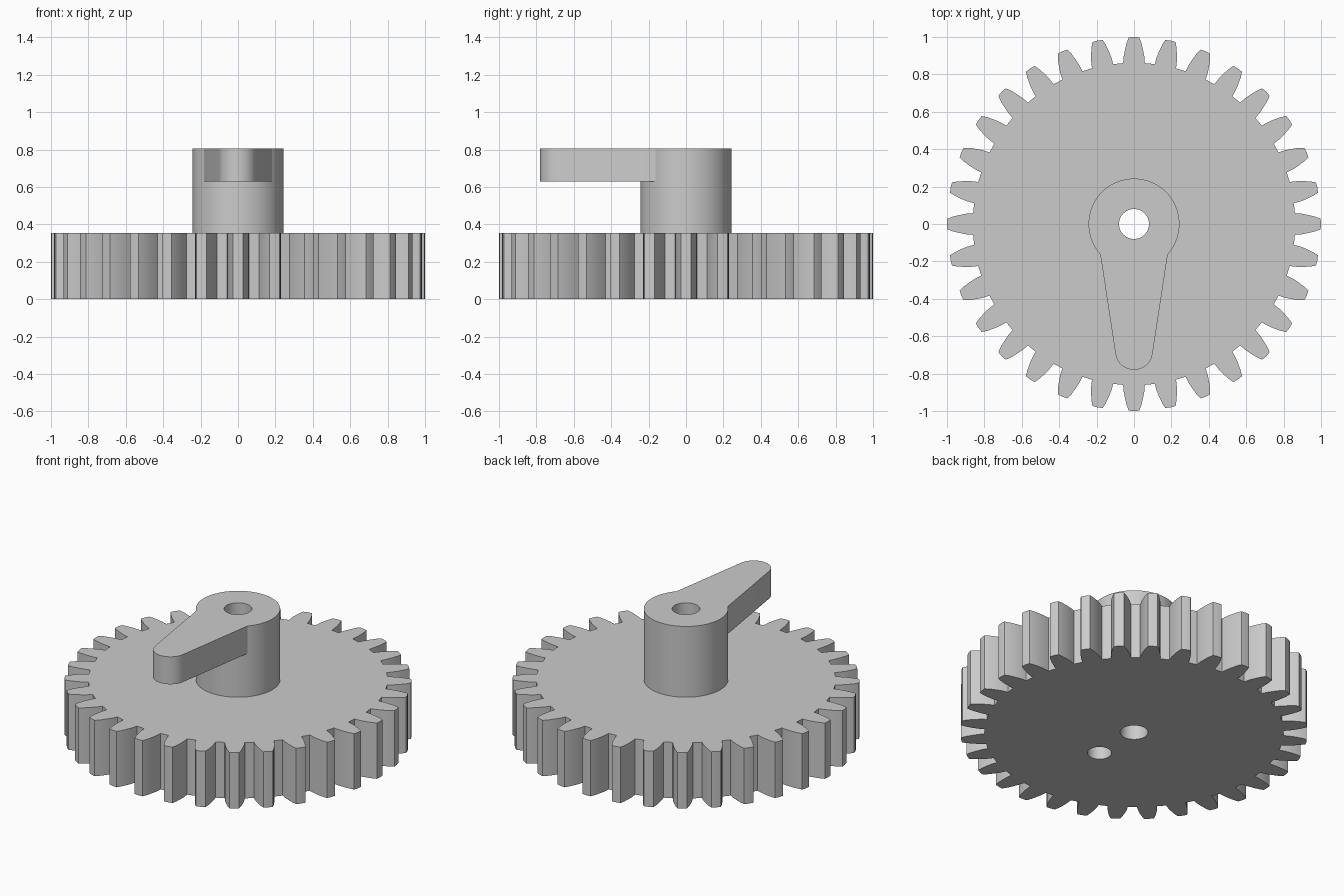
import bpy
import bmesh
from math import sin, cos, tau, radians

if "Cube" in bpy.data.objects:
    bpy.data.objects.remove(bpy.data.objects["Cube"])

# Single plain grey
grey = bpy.data.materials.new("plain grey")
grey.use_nodes = True
colour = (0.6, 0.6, 0.6, 1)
grey.diffuse_color = colour
grey.node_tree.nodes["Principled BSDF"].inputs["Base Color"].default_value = colour


def prism(name, outline, bottom, top):
    """Extrude a counter-clockwise outline from bottom to top."""
    bm = bmesh.new()
    face = bm.faces.new([bm.verts.new((x, y, bottom)) for x, y in outline])
    result = bmesh.ops.extrude_face_region(bm, geom=[face])
    for item in result["geom"]:
        if isinstance(item, bmesh.types.BMVert):
            item.co.z = top
    bmesh.ops.recalc_face_normals(bm, faces=bm.faces)
    mesh = bpy.data.meshes.new(name)
    bm.to_mesh(mesh)
    bm.free()
    mesh.materials.append(grey)
    obj = bpy.data.objects.new(name, mesh)
    bpy.context.collection.objects.link(obj)
    return obj


def circle(radius, y=0, count=64):
    return [(radius * cos(tau * i / count), y + radius * sin(tau * i / count))
            for i in range(count)]


def combine(target, tool, operation):
    """Apply a boolean and remove the tool."""
    tool.hide_render = True
    mod = target.modifiers.new("boolean", "BOOLEAN")
    mod.operation, mod.solver, mod.object = operation, "EXACT", tool
    bpy.context.view_layer.objects.active = target
    bpy.ops.object.modifier_apply(modifier=mod.name)
    bpy.data.objects.remove(tool)


def smooth(obj, angle):
    bpy.ops.object.select_all(action="DESELECT")
    obj.select_set(True)
    bpy.context.view_layer.objects.active = obj
    bpy.ops.object.shade_smooth_by_angle(angle=radians(angle))


# Gear wheel: curved tooth flanks given as (radius, half width)
TEETH = 32
GEAR_TOP = 0.355
flank = [(0.862, 0.058), (0.9, 0.055), (0.935, 0.048), (0.97, 0.039), (0.998, 0.028)]
tooth = [(r, -w) for r, w in flank] + [(1.0, 0)] + [(r, w) for r, w in reversed(flank)]
outline = []
for i in range(TEETH):
    for r, w in tooth:
        a = tau * i / TEETH + w / r
        outline.append((r * cos(a), r * sin(a)))
gear = prism("gear_wheel", outline, 0, GEAR_TOP)

# Hub column with a tapered crank arm reaching to the front
HUB_TOP = 0.805
hub = prism("hub_and_crank", circle(0.243), GEAR_TOP - 0.005, HUB_TOP)
TIP_Y, TIP_R = -0.68, 0.1
tip = [(TIP_R * cos(a), TIP_Y + TIP_R * sin(a))
       for a in (radians(188 + 164 * i / 20) for i in range(21))]
arm = prism("crank_arm", [(0.19, -0.1), (-0.19, -0.1)] + tip, 0.63, HUB_TOP)
combine(hub, arm, "UNION")

# Shaft bore through everything, and a blind locating hole underneath
for part in (gear, hub):
    combine(part, prism("bore_cutter", circle(0.08), -0.1, 1), "DIFFERENCE")
combine(gear, prism("pin_hole_cutter", circle(0.07, -0.31, 48), -0.1, 0.2), "DIFFERENCE")

smooth(gear, 25)
smooth(hub, 25)
